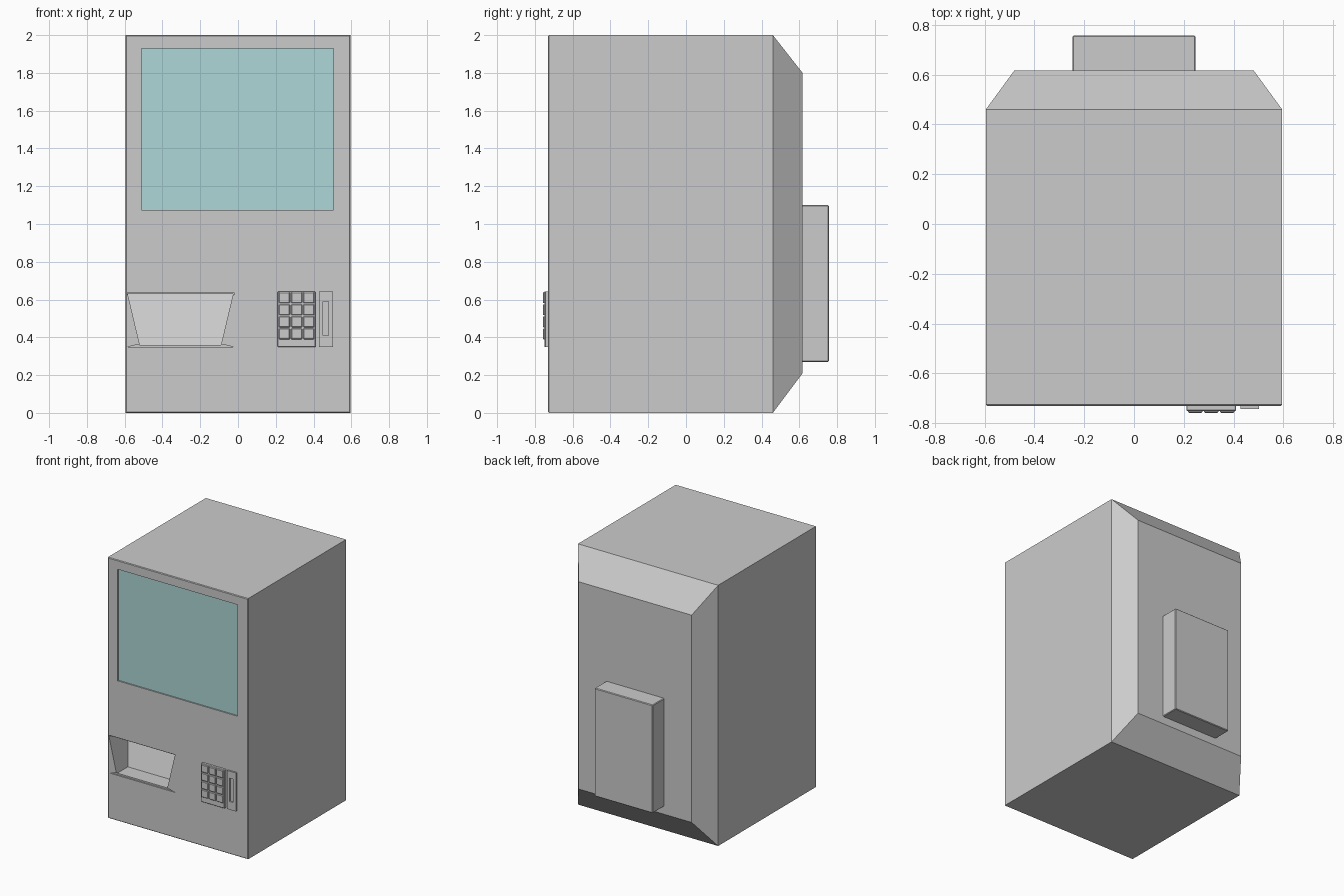
import bpy, bmesh

if "Cube" in bpy.data.objects:
    bpy.data.objects.remove(bpy.data.objects["Cube"])


def make(name, verts, faces):
    me = bpy.data.meshes.new(name)
    me.from_pydata(verts, [], faces)
    bm = bmesh.new()
    bm.from_mesh(me)
    bmesh.ops.recalc_face_normals(bm, faces=bm.faces)
    bm.to_mesh(me)
    bm.free()
    ob = bpy.data.objects.new(name, me)
    bpy.context.collection.objects.link(ob)
    return ob


def loft(name, rings):
    """Capped skin through rings of equal point count."""
    n = len(rings[0])
    faces = [list(range(n)), [(len(rings) - 1) * n + i for i in range(n)]]
    for r in range(len(rings) - 1):
        for i in range(n):
            j = (i + 1) % n
            faces.append([r * n + i, r * n + j, (r + 1) * n + j, (r + 1) * n + i])
    return make(name, [p for ring in rings for p in ring], faces)


def rect(x0, x1, z0, z1, y):
    return [(x0, y, z0), (x1, y, z0), (x1, y, z1), (x0, y, z1)]


def box(name, x0, x1, y0, y1, z0, z1, bevel=0.0):
    ob = loft(name, [rect(x0, x1, z0, z1, y0), rect(x0, x1, z0, z1, y1)])
    if bevel:
        m = ob.modifiers.new("bevel", 'BEVEL')
        m.width, m.segments = bevel, 1
    return ob


def cut(target, cutter):
    m = target.modifiers.new("cut", 'BOOLEAN')
    m.operation, m.solver, m.object = 'DIFFERENCE', 'EXACT', cutter
    cutter.hide_render = True
    bpy.context.view_layer.objects.active = target
    bpy.ops.object.modifier_apply(modifier=m.name)
    bpy.data.objects.remove(cutter)


FRONT = -0.73

# Cabinet: softened front edge, straight sides, tapered back
cabinet = loft("cabinet", [
    rect(-0.59, 0.59, 0.005, 1.995, FRONT),
    rect(-0.595, 0.595, 0, 2, FRONT + 0.005),
    rect(-0.595, 0.595, 0, 2, 0.46),
    rect(-0.48, 0.48, 0.21, 1.80, 0.617)])

# Window recess
cut(cabinet, box("window_cutter", -0.51, 0.505, -0.8, FRONT + 0.015, 1.075, 1.93))


# Dispensing tray: narrows downward, its back wall leans backward
def tray_ring(y_low, y_high):
    return [(-0.52, y_low, 0.36), (-0.09, y_low, 0.36),
            (-0.026, y_high, 0.63), (-0.584, y_high, 0.63)]


cut(cabinet, loft("tray_cutter", [tray_ring(-0.75, -0.75), tray_ring(-0.593, -0.50)]))

# Shallow grooves above and below the tray
cut(cabinet, box("top_groove_cutter", -0.586, -0.022, -0.8, FRONT + 0.012, 0.625, 0.638))
lip = [(-0.586, 0.349), (-0.022, 0.349), (-0.088, 0.364), (-0.522, 0.364)]
cut(cabinet, loft("lip_groove_cutter",
                  [[(x, y, z) for x, z in lip] for y in (-0.8, FRONT + 0.01)]))

# Glass pane
glass = box("window_glass", -0.51, 0.505, FRONT + 0.01, FRONT + 0.018, 1.075, 1.93)
mat = bpy.data.materials.new("pale_teal_glass")
mat.diffuse_color = (0.42, 0.68, 0.68, 1)
mat.use_nodes = True
mat.node_tree.nodes["Principled BSDF"].inputs["Base Color"].default_value = mat.diffuse_color
glass.data.materials.append(mat)

# Rear housing
box("rear_housing", -0.247, 0.247, 0.60, 0.757, 0.27, 1.10, 0.005)

# Keypad plate with 3 x 4 keys
box("keypad_plate", 0.21, 0.41, -0.75, FRONT + 0.01, 0.348, 0.643, 0.003)
for row in range(4):
    for col in range(3):
        x, z = 0.217 + col * 0.064, 0.389 + row * 0.064
        box(f"key_{row}_{col}", x, x + 0.058, -0.758, -0.745, z, z + 0.058, 0.004)

# Card reader with a slot
reader = box("card_reader", 0.428, 0.502, -0.743, FRONT + 0.01, 0.348, 0.643)
cut(reader, box("slot_cutter", 0.449, 0.478, -0.8, -0.733, 0.41, 0.59))
